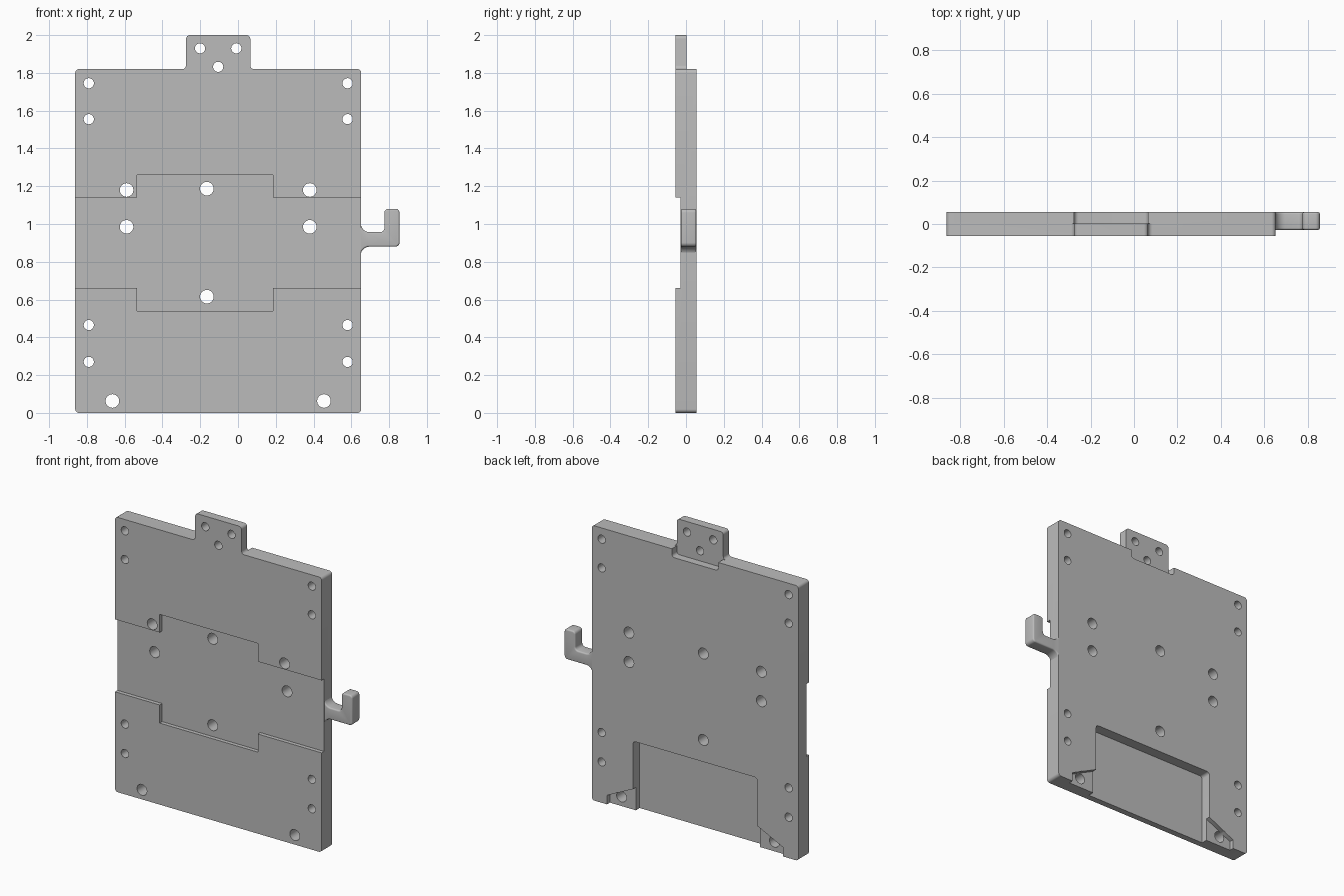
import bpy
import bmesh
import math
from mathutils import Vector

if "Cube" in bpy.data.objects:
    bpy.data.objects.remove(bpy.data.objects["Cube"], do_unlink=True)

grey = bpy.data.materials.new("machined grey")
grey.use_nodes = True
colour = (0.5, 0.5, 0.5, 1)
grey.diffuse_color = colour
grey.node_tree.nodes["Principled BSDF"].inputs["Base Color"].default_value = colour

MID = -0.105                  # centre line of the plate in x
FRONT, BACK = -0.056, 0.055   # plate faces in y


def rounded(corners, steps=6):
    """Corners are (x, z, radius); returns the outline with rounded corners."""
    outline = []
    for i, (x, z, r) in enumerate(corners):
        p = Vector((x, z))
        if r == 0:
            outline.append(p)
            continue
        before = Vector(corners[i - 1][:2])
        after = Vector(corners[(i + 1) % len(corners)][:2])
        a = p + (before - p).normalized() * r
        b = p + (after - p).normalized() * r
        c = a + b - p
        for k in range(steps + 1):
            t = math.pi / 2 * k / steps
            outline.append(c + (a - c) * math.cos(t) + (b - c) * math.sin(t))
    return outline


def prisms(name, outlines, y0, y1):
    """One object made of outlines in the xz plane, extruded from y0 to y1."""
    bm = bmesh.new()
    for outline in outlines:
        face = bm.faces.new([bm.verts.new((x, y0, z)) for x, z in outline])
        new = bmesh.ops.extrude_face_region(bm, geom=[face])["geom"]
        moved = [v for v in new if isinstance(v, bmesh.types.BMVert)]
        bmesh.ops.translate(bm, verts=moved, vec=(0, y1 - y0, 0))
    bmesh.ops.recalc_face_normals(bm, faces=bm.faces)
    mesh = bpy.data.meshes.new(name)
    bm.to_mesh(mesh)
    bm.free()
    obj = bpy.data.objects.new(name, mesh)
    bpy.context.collection.objects.link(obj)
    mesh.materials.append(grey)
    return obj


def apply_modifier(obj, mod):
    bpy.ops.object.select_all(action='DESELECT')
    obj.select_set(True)
    bpy.context.view_layer.objects.active = obj
    bpy.ops.object.modifier_apply(modifier=mod.name)


def cut(obj, cutter):
    mod = obj.modifiers.new("cut", 'BOOLEAN')
    mod.operation = 'DIFFERENCE'
    mod.solver = 'EXACT'
    mod.object = cutter
    apply_modifier(obj, mod)
    bpy.data.objects.remove(cutter, do_unlink=True)


def smooth(obj):
    bpy.ops.object.select_all(action='DESELECT')
    obj.select_set(True)
    bpy.context.view_layer.objects.active = obj
    bpy.ops.object.shade_smooth_by_angle(angle=math.radians(35))


def box(x0, x1, z0, z1):
    return [(x0, z0), (x1, z0), (x1, z1), (x0, z1)]


def mirrored(outline):
    return [(2 * MID - x, z) for x, z in outline]


def circle(x, z, r, n=32):
    return [(x + r * math.cos(math.tau * k / n), z + r * math.sin(math.tau * k / n))
            for k in range(n)]


# plate with its top tab
L, R, TOP = MID - 0.757, MID + 0.757, 1.82
TL, TR = MID - 0.17, MID + 0.17
r = 0.02
plate = prisms("mounting_plate", [rounded([
    (L, 0, r), (R, 0, r), (R, TOP, r), (TR, TOP, r), (TR, 2, r),
    (TL, 2, r), (TL, TOP, r), (L, TOP, r)])], FRONT, BACK)

# stepped channel across the front
IL, IR = -0.535, 0.185
cut(plate, prisms("channel", [[
    (-1, 0.66), (IL, 0.66), (IL, 0.54), (IR, 0.54), (IR, 0.66), (1, 0.66),
    (1, 1.14), (IR, 1.14), (IR, 1.26), (IL, 1.26), (IL, 1.14), (-1, 1.14)]],
    -0.2, -0.03))

# tab is thinner than the plate, with a notch behind its foot
cut(plate, prisms("tab_clearance", [box(-1, 1, TOP, 2.1)], 0.003, 0.2))
cut(plate, prisms("tab_notch", [rounded([
    (TL, 1.765, r), (TR, 1.765, r), (TR, 2.1, 0), (TL, 2.1, 0)])], 0.003, 0.2))

# large pocket at the bottom of the back, with a shallow ear on each side
PL, PR = MID - 0.455, MID + 0.455
cut(plate, prisms("pocket", [rounded([
    (PL, -0.1, 0), (PR, -0.1, 0), (PR, 0.47, r), (PL, 0.47, r)])], -0.015, 0.2))
ear = [(PR - 0.05, -0.1), (0.54, -0.1), (0.54, 0.06), (PR, 0.152), (PR - 0.05, 0.152)]
cut(plate, prisms("ears", [ear, mirrored(ear)], 0.025, 0.2))

# screw holes
small = [circle(MID + s * 0.685, z, 0.027) for s in (-1, 1)
         for z in (0.27, 0.465, 1.555, 1.745)]
small += [circle(MID + s * 0.096, 1.93, 0.027) for s in (-1, 1)]
small.append(circle(MID, 1.832, 0.027))
large = [circle(MID + s * 0.485, z, 0.036) for s in (-1, 1) for z in (0.985, 1.18)]
large += [circle(MID + s * 0.56, 0.063, 0.036) for s in (-1, 1)]
large += [circle(-0.165, z, 0.036) for z in (0.615, 1.187)]
cut(plate, prisms("holes", small + large, -0.2, 0.2))
smooth(plate)

# side hook with a flared root
hook = prisms("side_hook", [rounded([
    (0.63, 0.835, 0), (0.648, 0.835, 0), (0.66, 0.88, 0.035), (0.855, 0.88, 0.022),
    (0.855, 1.08, 0.02), (0.775, 1.08, 0.02), (0.775, 0.957, 0.022),
    (0.66, 0.957, 0.035), (0.648, 1.005, 0), (0.63, 1.005, 0)])], -0.027, 0.0545)
bevel = hook.modifiers.new("round", 'BEVEL')
bevel.width = 0.016
bevel.segments = 4
bevel.limit_method = 'ANGLE'
bevel.angle_limit = math.radians(60)
apply_modifier(hook, bevel)
smooth(hook)
